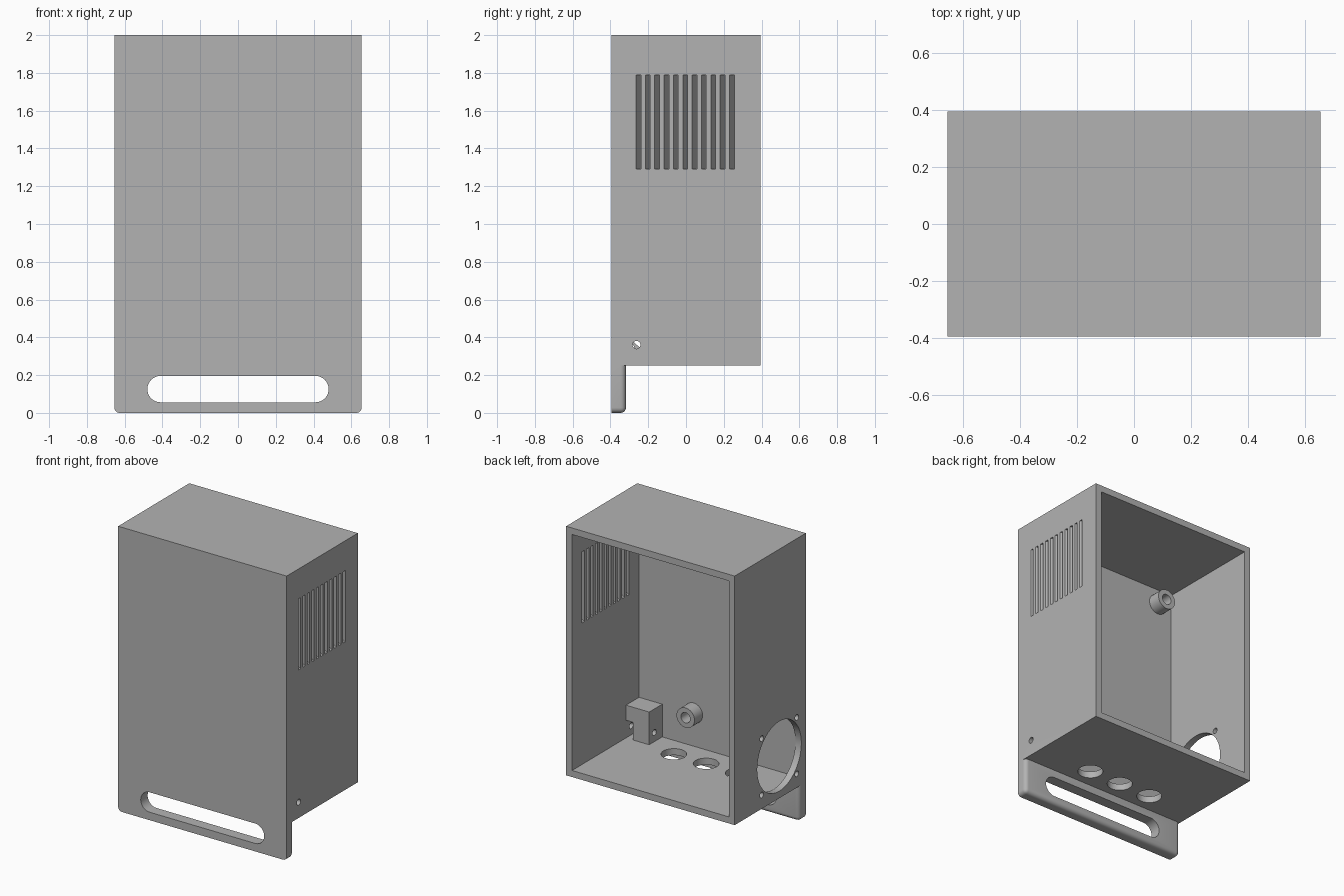
import bpy, bmesh, math
from mathutils import Matrix, Vector

cube = bpy.data.objects.get("Cube")
if cube:
    bpy.data.objects.remove(cube, do_unlink=True)

X, Y, TOP, BASE, WALL = 0.655, 0.395, 2.0, 0.25, 0.046
FRONT = -Y + WALL          # inner face of the front wall
FLOOR = BASE + WALL

grey = bpy.data.materials.new("matte_grey")
grey.use_nodes = True
grey.diffuse_color = (0.45, 0.45, 0.45, 1)
grey.node_tree.nodes["Principled BSDF"].inputs["Base Color"].default_value = grey.diffuse_color


def box(bm, lo, hi):
    lo, hi = Vector(lo), Vector(hi)
    m = Matrix.Translation((lo + hi) / 2) @ Matrix.Diagonal((*(hi - lo), 1))
    return bmesh.ops.create_cube(bm, size=1, matrix=m)["verts"]


def cylinder(bm, centre, radius, length, axis, sides=32):
    turn = {"X": Matrix.Rotation(math.pi / 2, 4, "Y"),
            "Y": Matrix.Rotation(math.pi / 2, 4, "X"),
            "Z": Matrix.Identity(4)}[axis]
    bmesh.ops.create_cone(bm, cap_ends=True, segments=sides, radius1=radius, radius2=radius,
                          depth=length, matrix=Matrix.Translation(centre) @ turn)


def finish(name, bm):
    bmesh.ops.recalc_face_normals(bm, faces=bm.faces)
    mesh = bpy.data.meshes.new(name)
    bm.to_mesh(mesh)
    bm.free()
    mesh.materials.append(grey)
    obj = bpy.data.objects.new(name, mesh)
    bpy.context.collection.objects.link(obj)
    return obj


def combine(obj, other, operation):
    mod = obj.modifiers.new("combine", "BOOLEAN")
    mod.operation, mod.solver, mod.object = operation, "EXACT", other
    bpy.context.view_layer.objects.active = obj
    bpy.ops.object.modifier_apply(modifier=mod.name)
    bpy.data.objects.remove(other, do_unlink=True)


def smooth(obj):
    bpy.ops.object.select_all(action="DESELECT")
    obj.select_set(True)
    bpy.context.view_layer.objects.active = obj
    bpy.ops.object.shade_smooth_by_angle(angle=math.radians(30))


# Case shell, open at the back
bm = bmesh.new()
box(bm, (-X, -Y, BASE), (X, Y, TOP))
case = finish("case", bm)
bm = bmesh.new()
box(bm, (-X + WALL, FRONT, FLOOR), (X - WALL, Y + 0.1, TOP - WALL))
combine(case, finish("cavity", bm), "DIFFERENCE")

# Handle lip below the front, rounded at its lower corners and rear edges
bm = bmesh.new()
lip_back = -0.318
box(bm, (-X, -Y, 0), (X, lip_back, BASE + 0.02))


def rounded(edge):
    mid = (edge.verts[0].co + edge.verts[1].co) / 2
    at_side, at_bottom, at_back = abs(mid.x) > X - 0.01, mid.z < 0.01, mid.y > lip_back - 0.01
    return at_side + at_bottom + at_back == 2


bmesh.ops.bevel(bm, geom=[e for e in bm.edges if rounded(e)], offset=0.028,
                offset_type="OFFSET", segments=5, profile=0.5, affect="EDGES")
combine(case, finish("lip", bm), "UNION")

# Handle slot: capsule outline pushed through the lip
bm = bmesh.new()
outline = []
for i in range(34):
    side = 1 if i < 17 else -1
    a = -math.pi / 2 + math.pi * (i % 17) / 16
    outline.append(bm.verts.new((side * (0.41 + 0.07 * math.cos(a)), -Y - 0.1,
                                 0.126 + side * 0.07 * math.sin(a))))
face = bm.faces.new(outline)
pushed = bmesh.ops.extrude_face_region(bm, geom=[face])["geom"]
bmesh.ops.translate(bm, vec=(0, 0.3, 0), verts=[v for v in pushed if isinstance(v, bmesh.types.BMVert)])

# Slanted vent louvres in the +x wall
slant = math.tan(math.radians(32))
for i in range(11):
    y = -0.252 + i * 0.0495
    for v in box(bm, (X - 0.1, y - 0.0125, 1.29), (X + 0.05, y + 0.0125, 1.79)):
        v.co.y += (X - v.co.x) * slant

# Fan opening with four screw holes in the -x wall
fan_y, fan_z = -0.10, 0.545
cylinder(bm, (-X, fan_y, fan_z), 0.245, 0.2, "X", 64)
for sy in (-1, 1):
    for sz in (-1, 1):
        cylinder(bm, (-X, fan_y + sy * 0.195, fan_z + sz * 0.198), 0.02, 0.2, "X", 20)

# Three cable holes in the floor, and the clamp screw hole
for x in (0.22, -0.03, -0.28):
    cylinder(bm, (x, -0.18, BASE), 0.082, 0.2, "Z", 40)
clamp_y, clamp_z = -0.262, 0.36
cylinder(bm, (X, clamp_y, clamp_z), 0.021, 0.15, "X", 20)
combine(case, finish("openings", bm), "DIFFERENCE")
smooth(case)

# Clamp block in the corner, notched beside the wall
bm = bmesh.new()
inner = X - WALL
profile = [(inner - 0.18, FLOOR - 0.01), (inner - 0.055, FLOOR - 0.01), (inner - 0.055, 0.42),
           (inner + 0.01, 0.42), (inner + 0.01, 0.526), (inner - 0.18, 0.526)]
face = bm.faces.new([bm.verts.new((x, FRONT - 0.01, z)) for x, z in profile])
pushed = bmesh.ops.extrude_face_region(bm, geom=[face])["geom"]
bmesh.ops.translate(bm, vec=(0, 0.155, 0), verts=[v for v in pushed if isinstance(v, bmesh.types.BMVert)])
block = finish("clamp_block", bm)
bm = bmesh.new()
cylinder(bm, (0.5, clamp_y, clamp_z), 0.021, 0.4, "X", 20)
combine(block, finish("clamp_hole", bm), "DIFFERENCE")
smooth(block)

# Hollow mounting posts on the inner front wall
for n, (x, z) in enumerate([(0.185, 0.53), (-0.495, 1.845), (0.185, 1.845)], 1):
    bm = bmesh.new()
    cylinder(bm, (x, FRONT + 0.04, z), 0.07, 0.1, "Y")
    post = finish(f"mounting_post_{n}", bm)
    bm = bmesh.new()
    cylinder(bm, (x, FRONT + 0.06, z), 0.036, 0.12, "Y", 24)
    combine(post, finish("post_bore", bm), "DIFFERENCE")
    smooth(post)
